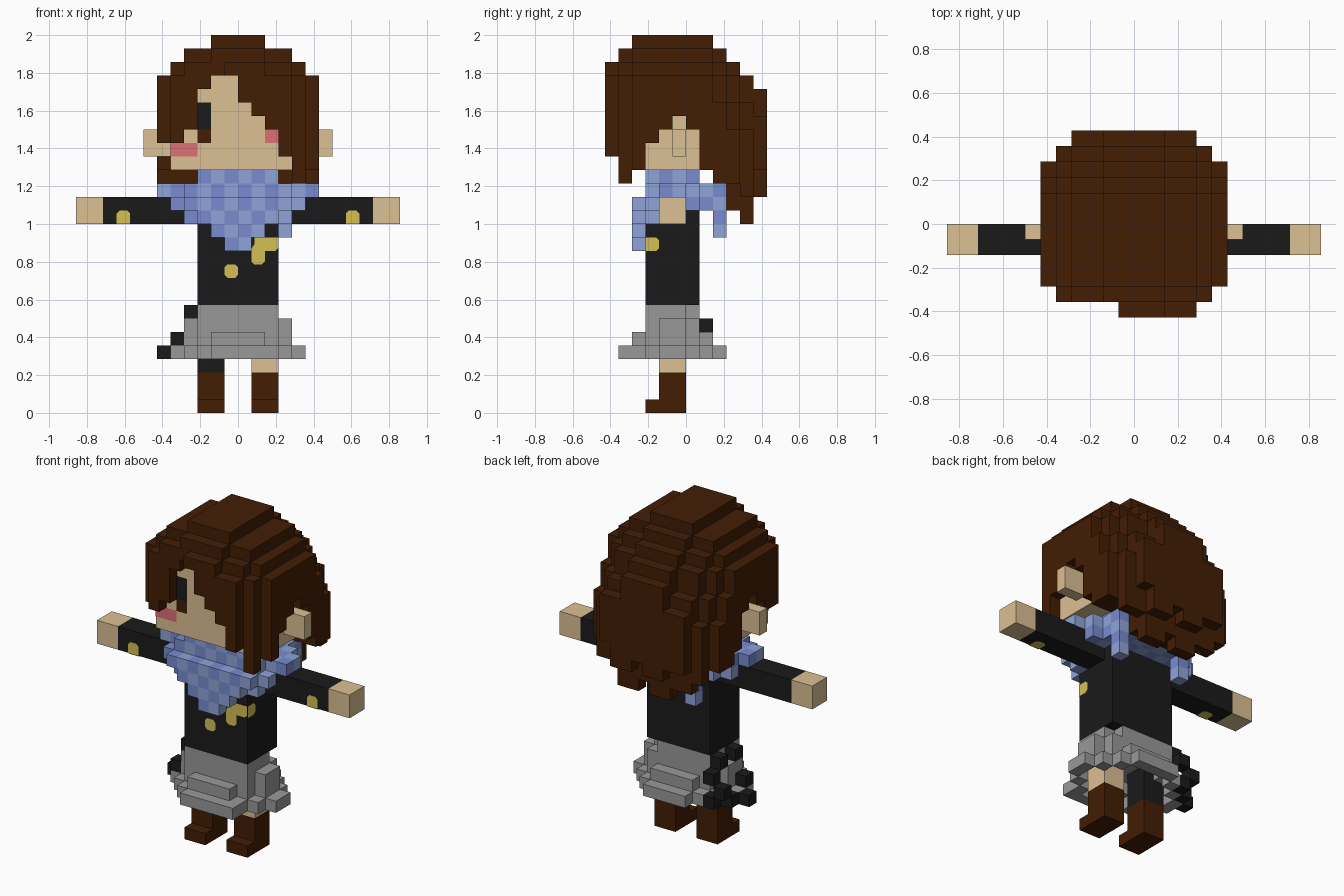
import bpy, bmesh
from mathutils import Vector

if "Cube" in bpy.data.objects:
    bpy.data.objects.remove(bpy.data.objects["Cube"])

U = 1 / 14  # edge of one block


def material(name, r, g, b):
    m = bpy.data.materials.new(name)
    lin = [((c / 255 + 0.055) / 1.055) ** 2.4 if c > 10 else c / 3295 for c in (r, g, b)]
    m.diffuse_color = (*lin, 1)
    m.use_nodes = True
    m.node_tree.nodes["Principled BSDF"].inputs["Base Color"].default_value = m.diffuse_color
    return m


BROWN = material("brown", 66, 29, 4)
SKIN = material("skin", 220, 192, 148)
BLACK = material("black", 26, 26, 26)
GREY = material("grey", 153, 153, 153)
YELLOW = material("yellow", 212, 192, 84)
PINK = material("pink", 222, 112, 118)
BLUE_LIGHT = material("light blue", 143, 164, 216)
BLUE_DARK = material("dark blue", 120, 140, 208)

used = set()


def box(x0, x1, y0, y1, z0, z1):
    return {(x, y, z) for x in range(x0, x1) for y in range(y0, y1) for z in range(z0, z1)}


def mirrored(cells):
    return {(-1 - x, y, z) for x, y, z in cells}


def rows(z, y0, widths):
    """One layer built of centred rows with the given half widths."""
    return set().union(*(box(-w, w, y0 + i, y0 + i + 1, z, z + 1) for i, w in enumerate(widths)))


def finish(bm, name, mats):
    me = bpy.data.meshes.new(name)
    bm.to_mesh(me)
    bm.free()
    for m in mats:
        me.materials.append(m)
    bpy.context.collection.objects.link(bpy.data.objects.new(name, me))


def blocks(name, cells, mats, rule=lambda c: 0):
    """Outer skin of a set of unit blocks; earlier parts keep their blocks."""
    cells = cells - used
    used.update(cells)
    bm = bmesh.new()
    for c in cells:
        for axis in range(3):
            for side in (0, 1):
                n = list(c)
                n[axis] += 2 * side - 1
                if tuple(n) in cells:
                    continue
                quad = []
                for p, q in ((0, 0), (1, 0), (1, 1), (0, 1)):
                    v = Vector(c)
                    v[axis] += side
                    v[(axis + 1) % 3] += p
                    v[(axis + 2) % 3] += q
                    quad.append(bm.verts.new(v * U))
                f = bm.faces.new(quad if side else quad[::-1])
                f.material_index = rule(c)
    bmesh.ops.remove_doubles(bm, verts=bm.verts, dist=1e-4)
    finish(bm, name, mats)


def plate(name, mat, pts, to3d, normal):
    """Flat painted patch lifted slightly off its surface."""
    bm = bmesh.new()
    n = Vector(normal)
    f = bm.faces.new([bm.verts.new(Vector(to3d(*p)) * U + n * 0.004) for p in pts])
    f.normal_update()
    if f.normal.dot(n) < 0:
        f.normal_flip()
    finish(bm, name, [mat])


def rect(x0, x1, z0, z1):
    return [(x0, z0), (x1, z0), (x1, z1), (x0, z1)]


# Boots, legs
boot = box(1, 3, -2, 0, 0, 3) | box(1, 3, -3, -2, 0, 1)
leg = box(1, 3, -2, 0, 3, 6)
blocks("right_boot", boot, [BROWN])
blocks("left_boot", mirrored(boot), [BROWN])
blocks("bare_leg", leg, [SKIN])
blocks("stocking_leg", mirrored(leg), [BLACK])

# Torso, neck, arms, hands
blocks("torso", box(-3, 3, -3, 1, 8, 16), [BLACK])
blocks("neck", box(-2, 2, -2, 1, 16, 18), [SKIN])
arm, hand = box(3, 10, -2, 0, 14, 16), box(10, 12, -2, 0, 14, 16)
for side, f in (("right", set), ("left", mirrored)):
    blocks(side + "_arm", f(arm), [BLACK])
    blocks(side + "_hand", f(hand), [SKIN])

# Skirt: hollow, flaring in round stepped layers
hem = rows(4, -5, (2, 3, 4, 5, 5, 4, 3, 2)) | {(2, -5, 4)}
hem -= rows(4, -4, (2, 3, 4, 4, 3, 2))
middle = rows(5, -4, (2, 3, 4, 4, 3, 2)) - rows(5, -3, (2, 3, 3, 2))
waist = box(-3, 3, -3, 1, 6, 8) | box(-4, 4, -2, 0, 6, 7)
blocks("skirt", hem | middle | waist - {(2, 0, 7)}, [GREY])
tatters = {(-4, -2, 7), (-4, 0, 7), (-4, 1, 6), (-5, -2, 5), (-5, 1, 5),
           (-4, 1, 4), (-5, 0, 4), (-6, -1, 4)}
blocks("skirt_tatters", tatters, [BLACK])

# Head and ears
ear = box(5, 7, -1, 0, 19, 21)
blocks("head", box(-5, 5, -4, 1, 18, 25), [SKIN])
blocks("right_ear", ear, [SKIN])
blocks("left_ear", mirrored(ear), [SKIN])

# Checked scarf with a pointed front and two tails behind
scarf = box(-3, 3, -3, 1, 17, 18) | rows(16, -3, (4, 6, 6, 5, 4, 3))
scarf |= rows(15, -3, (5,)) | rows(15, 0, (5, 4, 3))
scarf |= rows(14, -3, (4,)) | rows(14, 0, (3,))
for z, w in ((15, 4), (14, 3), (13, 2), (12, 1)):
    scarf |= box(-w, w, -4, -3, z, z + 1)
scarf |= box(3, 4, 2, 3, 13, 17) | box(-3, -2, 2, 3, 13, 16)
blocks("scarf", scarf, [BLUE_LIGHT, BLUE_DARK], lambda c: sum(c) % 2)

# Hair: domed top, with the lower edge set by region
DROP_X = (0, 0, 1, 1, 2, 3)
DROP_Y = dict(zip(range(-6, 6), (2, 1, 0, 0, 0, 0, 0, 0, 1, 2, 3, 4)))
FRINGE = dict(zip(range(-5, 5), (20, 21, 24, 25, 25, 23, 22, 21, 19, 17)))
SIDE = {-4: 18, -3: 20, -2: 21, -1: 22, 0: 21, 1: 18, 2: 17, 3: 17}
BACK = {1: 18, 2: 17, 3: 15, 4: 14, 5: 16}
hair = set()
for x in range(-6, 6):
    ax = x if x >= 0 else -1 - x
    for y in range(-6, 6):
        if (y == -6 and not -1 <= x <= 3) or ax >= {-5: 5, 4: 5, 5: 4}.get(y, 6):
            continue
        dx, dy = DROP_X[ax], DROP_Y[y]
        top = 28 - dx - dy - dx * dy // 3
        if y < -4:
            low = FRINGE[x]
        elif ax == 5:
            low = 20 if (x < 0 and y == -4) else SIDE[y]
        elif y >= 1:
            low = BACK[y] + (max(0, ax - 2) + (x % 3 == 0) if y > 2 else 0)
        else:
            low = 25
        hair |= box(x, x + 1, y, y + 1, low, top)
blocks("hair", hair, [BROWN])


# Painted face
def face(x, z):
    return (x, -4, z)


FRONT = (0, -1, 0)
plate("eye", BLACK, rect(-3, -2, 21, 23), face, FRONT)
plate("eye_lower", BROWN, rect(-3, -2, 20, 21), face, FRONT)
plate("left_cheek", PINK, rect(-5, -3, 19, 20), face, FRONT)
plate("right_cheek", PINK, rect(2, 3, 20, 21), face, FRONT)


# Painted yellow spots on the jacket
def chest(x, z):
    return (x, -3, z)


a, b = 0.22, 0.78
octagon = [(a, 0), (b, 0), (1, a), (1, b), (b, 1), (a, 1), (0, b), (0, a)]
plate("button", YELLOW, [(p - 1, q + 10) for p, q in octagon], chest, FRONT)
plate("chest_patch", YELLOW,
      [(1, 12.2), (1 + a, 12.5), (1 + a, 13), (3, 13), (3, 12 + a), (3 - a, 12),
       (2, 12), (2, 11 + a), (2 - a, 11), (1 + a, 11), (1, 11 + a)], chest, FRONT)
plate("side_patch", YELLOW,
      [(-3, 12), (-3, 13), (-2 - a, 13), (-2, 13 - a), (-2, 12 + a), (-2 - a, 12)],
      lambda y, z: (3, y, z), (1, 0, 0))
dome = [(0, 0), (1, 0), (1, b), (b, 1), (a, 1), (0, b)]
for side, x0 in (("left", -9), ("right", 8)):
    plate(side + "_sleeve_spot", YELLOW, [(p + x0, q + 14) for p, q in dome],
          lambda x, z: (x, -2, z), FRONT)
    plate(side + "_sleeve_underspot", YELLOW, [(p + x0, q - 2) for p, q in dome],
          lambda x, y: (x, y, 14), (0, 0, -1))
bpy.context.view_layer.update()
